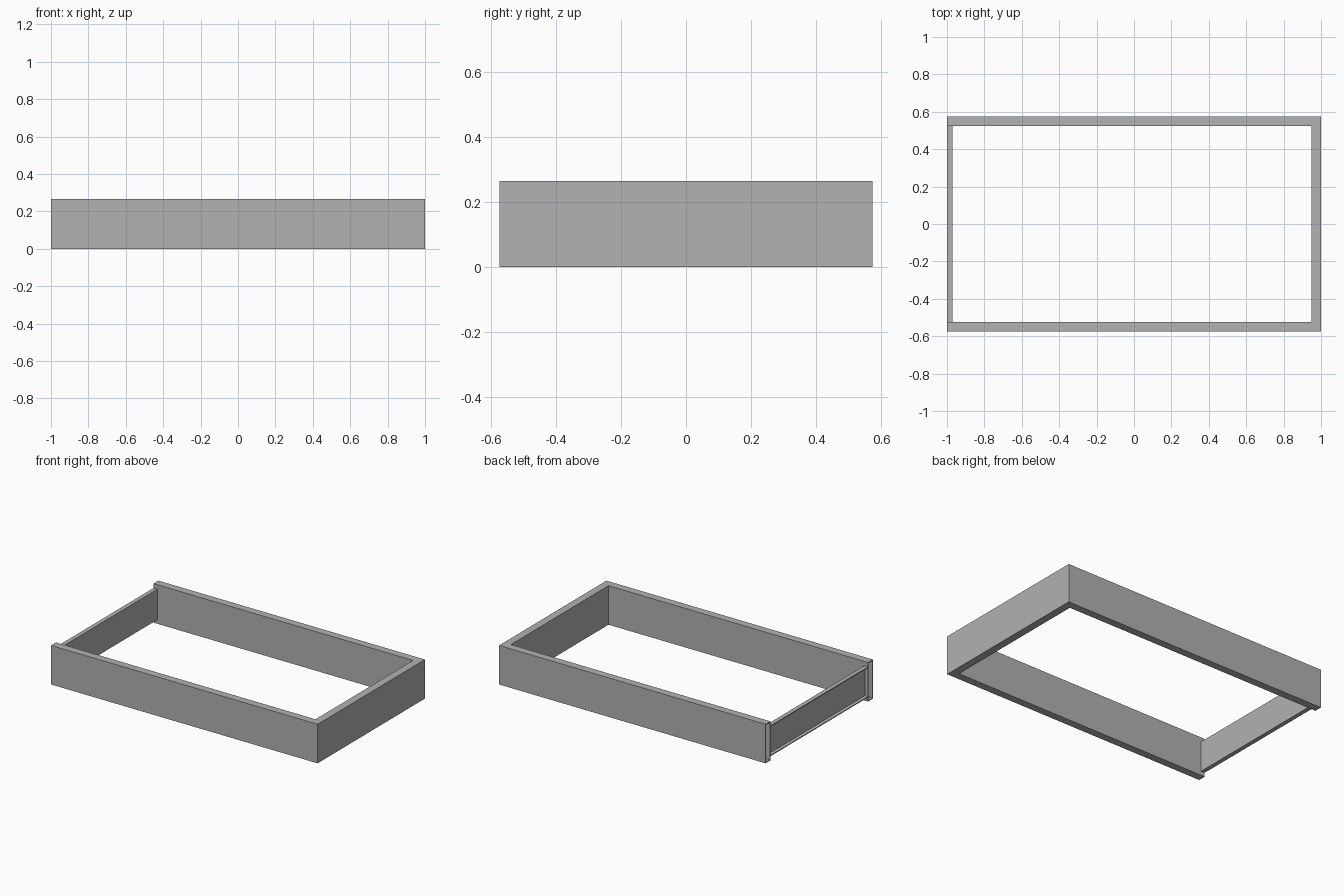
import bpy
import bmesh

cube = bpy.data.objects.get("Cube")
if cube:
    bpy.data.objects.remove(cube, do_unlink=True)

HALF_X, HALF_Y, HEIGHT = 1.0, 0.575, 0.265
WALL, SHEET = 0.052, 0.006

grey = bpy.data.materials.new("plain grey")
grey.use_nodes = True
colour = (0.445, 0.445, 0.445, 1)
grey.diffuse_color = colour
grey.node_tree.nodes["Principled BSDF"].inputs["Base Color"].default_value = colour


def sweep(name, stations, closed_profile):
    """Skin a list of matching cross-sections and cap both ends."""
    bm = bmesh.new()
    rows = [[bm.verts.new(p) for p in s] for s in stations]
    loops = closed_profile
    for a, b in zip(rows, rows[1:]):
        for loop in loops:
            for i, j in zip(loop, loop[1:] + loop[:1]):
                bm.faces.new((a[i], a[j], b[j], b[i]))
    for row in (rows[0], rows[-1]):
        if len(loops) == 1:
            bm.faces.new(row)
        else:
            # ring-shaped end of a hollow section
            o, n = loops
            for k in range(len(o)):
                m = (k + 1) % len(o)
                bm.faces.new((row[o[k]], row[o[m]], row[n[m]], row[n[k]]))
    bmesh.ops.recalc_face_normals(bm, faces=bm.faces)
    mesh = bpy.data.meshes.new(name)
    bm.to_mesh(mesh)
    bm.free()
    mesh.materials.append(grey)
    obj = bpy.data.objects.new(name, mesh)
    bpy.context.collection.objects.link(obj)
    return obj


# Hollow box section as (inset from the outside, height)
def rectangle(t):
    return [(t, t), (WALL - t, t), (WALL - t, HEIGHT - t), (t, HEIGHT - t)]


section = rectangle(0) + rectangle(SHEET)

# U-shaped frame with mitred corners, open at the right end
frame_stations = []
for end, side in ((True, -1), (False, -1), (False, 1), (True, 1)):
    frame_stations.append([
        (-HALF_X if end else HALF_X - d, side * (HALF_Y - d), z)
        for d, z in section])
sweep("box_section_frame", frame_stations, [[0, 1, 2, 3], [4, 5, 6, 7]])

# Channel-shaped cross member, its flanges pointing outwards
low, high, back = 0.028, 0.235, -0.971
channel = [(-HALF_X, low), (back, low), (back, high), (-HALF_X, high),
           (-HALF_X, high - SHEET), (back - SHEET, high - SHEET),
           (back - SHEET, low + SHEET), (-HALF_X, low + SHEET)]
inner_y = HALF_Y - WALL
sweep("channel_cross_member",
      [[(x, y, z) for x, z in channel] for y in (-inner_y, inner_y)],
      [list(range(len(channel)))])
